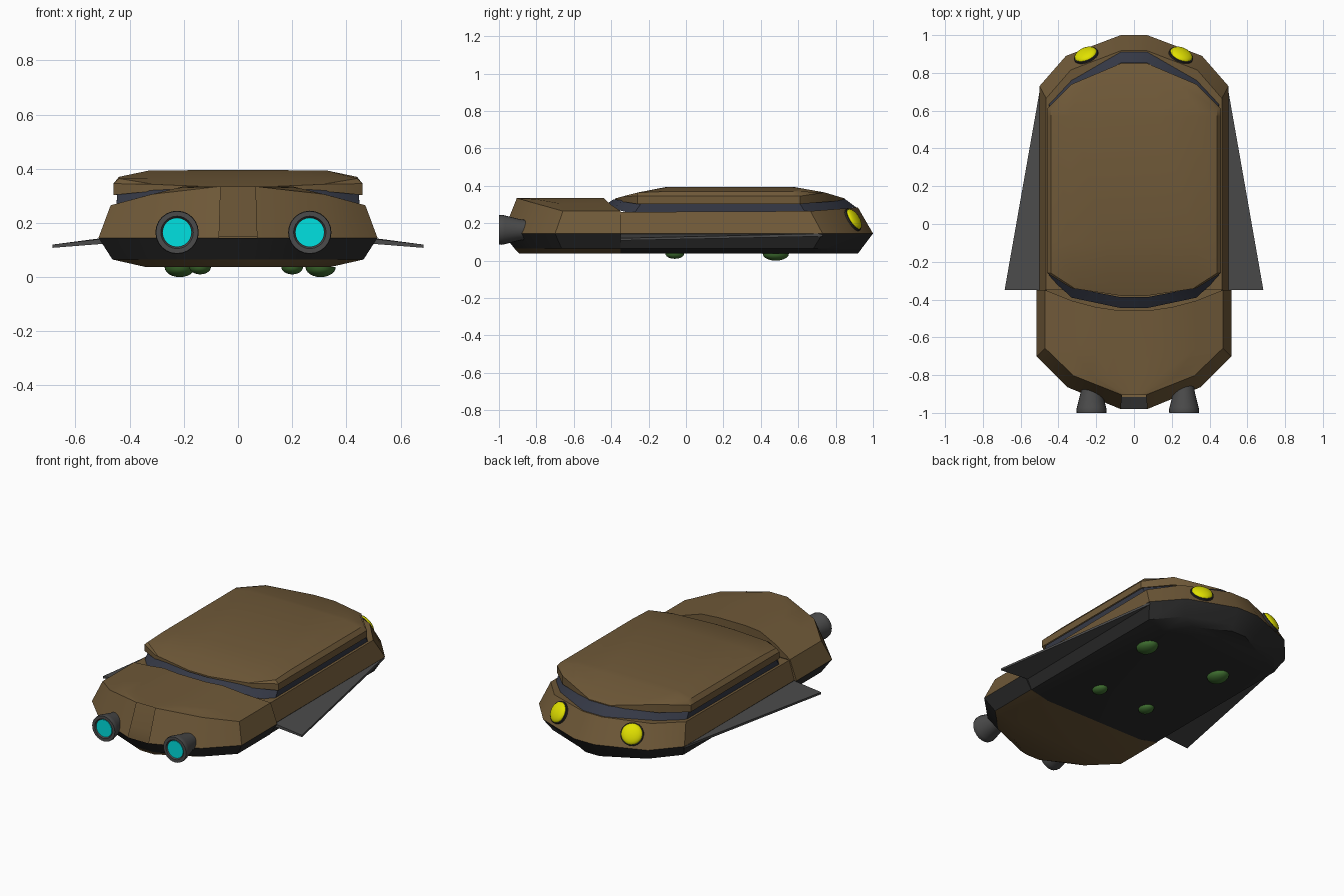
import bpy, bmesh, math
from mathutils import Vector

if "Cube" in bpy.data.objects:
    bpy.data.objects.remove(bpy.data.objects["Cube"])

def mat(name, c):
    m = bpy.data.materials.new(name)
    m.diffuse_color = (*c, 1)
    m.use_nodes = True
    m.node_tree.nodes["Principled BSDF"].inputs["Base Color"].default_value = m.diffuse_color
    return m

BROWN = mat("brown_paint", (0.16, 0.10, 0.04))
DARK = mat("dark_underside", (0.025, 0.025, 0.025))
GLASS = mat("window_glass", (0.035, 0.04, 0.06))
METAL = mat("dark_metal", (0.07, 0.07, 0.07))
YELLOW = mat("yellow_lamp", (0.75, 0.75, 0.0))
CYAN = mat("cyan_glow", (0.0, 0.75, 0.75))
GREEN = mat("green_pad", (0.05, 0.16, 0.03))

def finish(bm, name, m, angle=35):
    bmesh.ops.remove_doubles(bm, verts=bm.verts, dist=0.0005)
    bmesh.ops.recalc_face_normals(bm, faces=bm.faces)
    me = bpy.data.meshes.new(name)
    bm.to_mesh(me)
    bm.free()
    me.materials.append(m)
    ob = bpy.data.objects.new(name, me)
    bpy.context.collection.objects.link(ob)
    bpy.ops.object.select_all(action='DESELECT')
    ob.select_set(True)
    bpy.context.view_layer.objects.active = ob
    bpy.ops.object.shade_smooth_by_angle(angle=math.radians(angle))
    return ob

def interp(t, pts):
    if t <= pts[0][0]:
        return pts[0][1]
    for (a, p), (b, q) in zip(pts, pts[1:]):
        if t <= b:
            return p + (q - p) * (t - a) / (b - a)
    return pts[-1][1]

def quads(bm, rows, closed=False):
    for a, b in zip(rows, rows[1:]):
        n = len(a)
        for i in range(n if closed else n - 1):
            j = (i + 1) % n
            bm.faces.new((a[i], a[j], b[j], b[i]))

def loft(name, pairs, y0, levels, m, cap=None, cols=(1,), bulge=None):
    """Stack mirrored outlines; level = (width scale, length scale, height function)."""
    bm = bmesh.new()
    def at(x, y, zf):
        return bm.verts.new((x, y, zf(x, y)))
    rings = []
    for sx, k, zf in levels:
        pts = [(x * sx, y0 + (y - y0) * k) for x, y in pairs]
        loop = pts + [(-x, y) for x, y in reversed(pts)]
        rings.append([at(x, y, zf) for x, y in loop])
    quads(bm, rings, closed=not bulge)
    if cap:
        sx, k, zf = levels[-1]
        fr = [-c for c in cols] + list(reversed(cols))
        rows = []
        for x, y in pairs:
            rows.append([at(x * sx * f, y0 + (y - y0) * k, zf) for f in fr])
        if bulge:  # curved step down towards the cabin
            for v, f in zip(rows[-1], fr):
                v.co.y -= bulge * (1 - f * f)
            rows.append([bm.verts.new((v.co.x, v.co.y, 0.15)) for v in rows[-1]])
        quads(bm, rows)
    return finish(bm, name, m)

def flat(z):
    return lambda x, y: z

# Hull outlines, seen from above
nose = [(0.07, 1.0), (0.36, 0.89), (0.5, 0.73), (0.5, -0.35)]
tail = [(0.07, -0.98), (0.35, -0.865), (0.515, -0.70), (0.515, -0.35)]

# Front hull, upper and lower halves
loft("front_hull_upper", nose, -0.35,
     [(1, 1, flat(0.145)),
      (0.93, 0.94, lambda x, y: interp(y, [(0.6, 0.26), (0.92, 0.285)]))], BROWN, cap=True)
loft("front_hull_lower", nose, -0.35,
     [(1, 1, flat(0.145)), (0.92, 0.955, flat(0.065)), (0.68, 0.94, flat(0.037))], DARK, cap=True)

# Rear deck with its curved step, rear sides and rear floor
deck_z = lambda x, y: interp(abs(x), [(0.2, 0.335), (0.33, 0.303), (0.47, 0.265)])
loft("rear_deck", tail, -0.35, [(1, 1, flat(0.145)), (0.913, 0.88, deck_z)],
     BROWN, cap=True, cols=(1, 0.7, 0.43, 0.2), bulge=0.11)
loft("rear_hull_lower", tail, -0.35,
     [(1, 1, flat(0.145)), (0.9, 0.9, flat(0.065))], DARK)
loft("rear_floor", tail, -0.35,
     [(0.9, 0.9, flat(0.065)), (0.66, 0.86, flat(0.037))], BROWN, cap=True)

# Wraparound window band
band = [(0.07, 0.91), (0.33, 0.765), (0.45, 0.64), (0.45, -0.28), (0.33, -0.39), (0.07, -0.445)]
loft("window_band", band, 0.23,
     [(1, 1, lambda x, y: interp(y, [(-0.44, 0.29), (-0.28, 0.25), (0.6, 0.25), (0.91, 0.285)])),
      (0.99, 0.915, lambda x, y: interp(y, [(-0.38, 0.328), (-0.25, 0.31), (0.6, 0.31), (0.85, 0.328)]))],
     GLASS)

# Roof shell
roof = [(0.07, 0.85), (0.33, 0.74), (0.46, 0.61), (0.46, 0.57), (0.46, -0.1),
        (0.46, -0.26), (0.33, -0.34), (0.07, -0.38)]
def roof_z(x, y):
    along = interp(y, [(-0.38, 0.332), (-0.28, 0.36), (-0.1, 0.395), (0.57, 0.395), (0.74, 0.365), (0.85, 0.332)])
    across = interp(abs(x), [(0.2, 0.397), (0.33, 0.393), (0.44, 0.37), (0.46, 0.345)])
    return min(along, across)
loft("roof", roof, 0.23,
     [(1, 1, lambda x, y: interp(y, [(-0.38, 0.322), (-0.26, 0.303), (0.61, 0.303), (0.85, 0.322)])),
      (1, 1, roof_z)], BROWN, cap=True, cols=(1, 0.955, 0.72, 0.3))

# Swept side fins
for side, s in (("right", 1), ("left", -1)):
    bm = bmesh.new()
    pts = [(0.47, 0.73, 0.145), (0.47, -0.35, 0.145), (0.685, -0.35, 0.12),
           (0.47, 0.73, 0.13), (0.47, -0.35, 0.125), (0.685, -0.35, 0.108)]
    v = [bm.verts.new((x * s, y, z)) for x, y, z in pts]
    v[0].co.x = v[3].co.x = 0.495 * s
    for f in ((0, 1, 2), (3, 4, 5), (0, 1, 4, 3), (1, 2, 5, 4), (2, 0, 3, 5)):
        bm.faces.new([v[i] for i in f])
    finish(bm, side + "_fin", METAL, 20)

def lathe(name, prof, loc, axis, m, squash=1, seg=24):
    """Turn (height, radius) points around an axis."""
    bm = bmesh.new()
    rows = [[bm.verts.new((r * squash * math.cos(i * math.tau / seg), r * math.sin(i * math.tau / seg), h))
             for i in range(seg)] for h, r in prof]
    quads(bm, rows, closed=True)
    bm.faces.new(rows[0])
    bm.faces.new(rows[-1])
    ob = finish(bm, name, m, 40)
    ob.rotation_euler = Vector(axis).to_track_quat('Z', 'Y').to_euler()
    ob.location = loc
    return ob

def dome(r, h):
    return [(h * math.sin(a * math.pi / 12), r * math.cos(a * math.pi / 12)) for a in range(6)] + [(h, r * 0.02)]

# Headlamps and their rims
for side, x in (("right", 0.25), ("left", -0.255)):
    n = Vector((0.33 * (1 if x > 0 else -1), 0.78, 0.5)).normalized()
    c = Vector((x, 0.895, 0.22))
    lathe(side + "_lamp_rim", [(-0.03, 0.067), (0.002, 0.067), (0.006, 0.055)], c, n, DARK)
    lathe(side + "_lamp", dome(0.062, 0.025), c + n * 0.002, n, YELLOW)

# Thrusters with glowing cores
for side, x in (("right", 0.265), ("left", -0.225)):
    lathe(side + "_thruster", [(-0.16, 0.05), (0.87 - 0.98, 0.057), (-0.03, 0.077), (-0.015, 0.08),
          (0, 0.078), (0, 0.06), (-0.01, 0.054)], (x, -1, 0.165), (0, -1, 0), METAL)
    lathe(side + "_thruster_glow", [(-0.02, 0.053), (-0.005, 0.053)], (x, -1, 0.165), (0, -1, 0), CYAN)

# Green hover pads under the floor
for name, x, y, r, h in (("front_left", -0.215, 0.48, 0.07, 0.037), ("front_right", 0.305, 0.48, 0.07, 0.037),
                         ("rear_left", -0.14, -0.06, 0.05, 0.027), ("rear_right", 0.2, -0.06, 0.05, 0.027)):
    ob = lathe(name + "_pad", dome(r, h), (x, y, 0.04), (0, 0, -1), GREEN, 0.8)
    ob.rotation_euler = (math.pi, 0, 0)
    ob.location.z = 0.037
